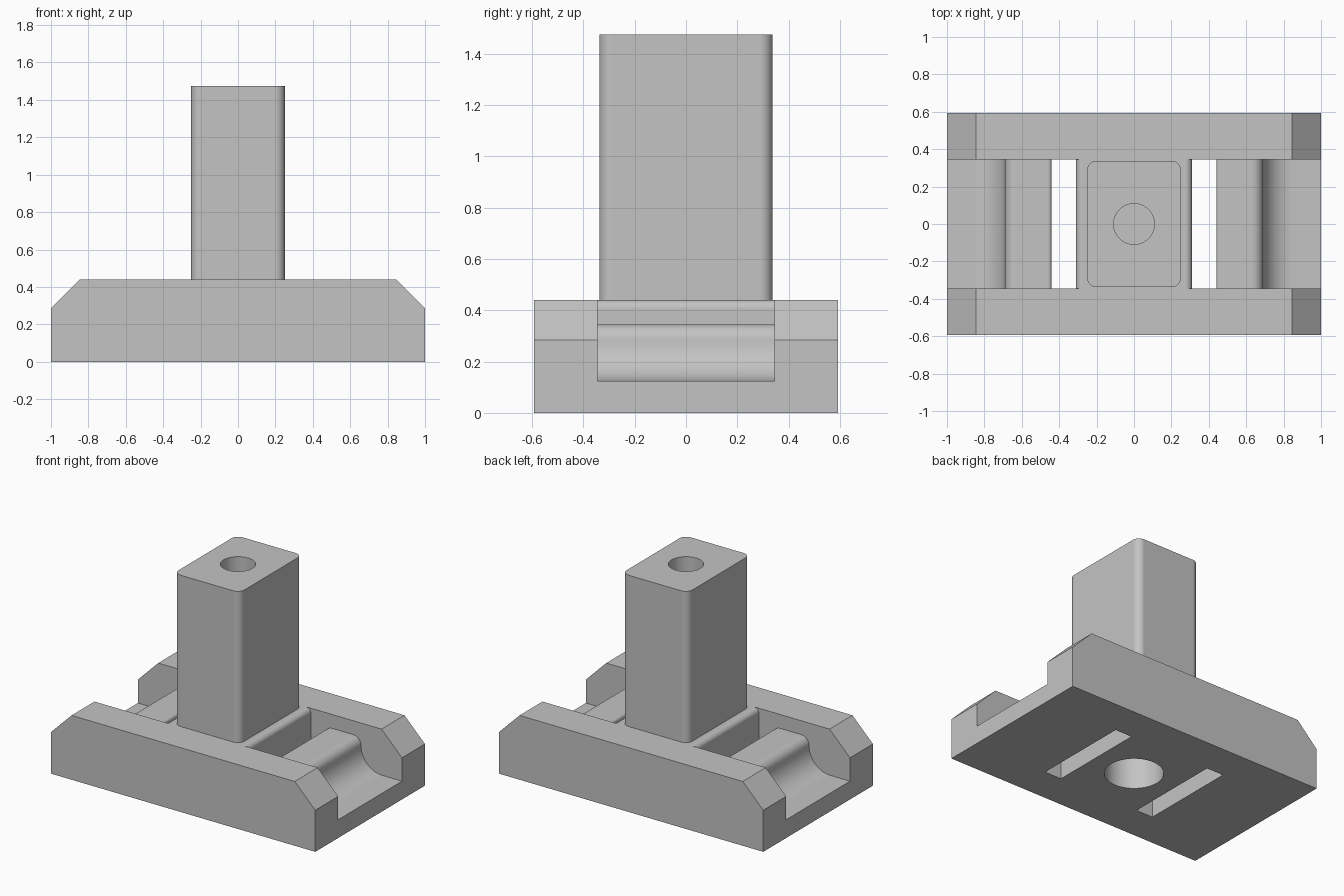
import bpy, bmesh
from math import radians, cos, sin
from mathutils import Vector

cube = bpy.data.objects.get("Cube")
if cube:
    bpy.data.objects.remove(cube, do_unlink=True)

grey = bpy.data.materials.new("plain_grey")
grey.use_nodes = True
grey.diffuse_color = (0.55, 0.55, 0.55, 1)
grey.node_tree.nodes["Principled BSDF"].inputs["Base Color"].default_value = grey.diffuse_color


def arc(cx, cy, r, start, end, steps=8):
    angles = [radians(start + (end - start) * i / steps) for i in range(steps + 1)]
    return [(cx + r * cos(a), cy + r * sin(a)) for a in angles]


def prism(name, outline, low, high, axis):
    """Extrude a closed outline along z (xy outline) or y (xz outline)."""
    bm = bmesh.new()
    place = (lambda p: (p[0], p[1], low)) if axis == "z" else (lambda p: (p[0], low, p[1]))
    face = bm.faces.new([bm.verts.new(place(p)) for p in outline])
    out = bmesh.ops.extrude_face_region(bm, geom=[face])
    shift = Vector((0, 0, high - low) if axis == "z" else (0, high - low, 0))
    bmesh.ops.translate(bm, vec=shift,
                        verts=[v for v in out["geom"] if isinstance(v, bmesh.types.BMVert)])
    bmesh.ops.recalc_face_normals(bm, faces=bm.faces)
    mesh = bpy.data.meshes.new(name)
    bm.to_mesh(mesh)
    bm.free()
    mesh.materials.append(grey)
    obj = bpy.data.objects.new(name, mesh)
    bpy.context.collection.objects.link(obj)
    return obj


def activate(obj):
    bpy.ops.object.select_all(action="DESELECT")
    obj.select_set(True)
    bpy.context.view_layer.objects.active = obj


def cut(obj, cutter):
    activate(obj)
    mod = obj.modifiers.new("cut", "BOOLEAN")
    mod.operation, mod.solver, mod.object = "DIFFERENCE", "EXACT", cutter
    bpy.ops.object.modifier_apply(modifier=mod.name)
    bpy.data.objects.remove(cutter, do_unlink=True)


def finish(obj):
    activate(obj)
    bpy.ops.object.shade_smooth_by_angle(angle=radians(30))
    mod = obj.modifiers.new("clean_shading", "WEIGHTED_NORMAL")
    mod.keep_sharp = True


def bore(radius, low, high):
    return prism("bore_cutter", arc(0, 0, radius, 0, 360, 48)[:-1], low, high, "z")


# Base with chamfered ends
base = prism("base", [(-1, 0), (1, 0), (1, 0.285), (0.845, 0.44),
                      (-0.845, 0.44), (-1, 0.285)], -0.593, 0.593, "y")

# Channel between the rails: centre block edge, through slot, ridge and end floor
channel = ([(0.275, 0.6)] + arc(0.275, 0.405, 0.035, 90, 0)
           + [(0.31, -0.1), (0.44, -0.1)]
           + arc(0.46, 0.325, 0.02, 180, 90)
           + arc(0.63, 0.285, 0.06, 90, 0)
           + arc(0.85, 0.285, 0.16, 180, 270, 12)[1:]
           + [(1.1, 0.125), (1.1, 0.6)])
for side in (1, -1):
    cut(base, prism("channel_cutter", [(side * x, z) for x, z in channel], -0.345, 0.345, "y"))

# Wide bore in the underside
cut(base, bore(0.187, -0.1, 0.38))
finish(base)

# Upright post with rounded corners and a bore in its top
hx, hy, r = 0.25, 0.338, 0.05
outline = (arc(hx - r, hy - r, r, 0, 90) + arc(r - hx, hy - r, r, 90, 180)
           + arc(r - hx, r - hy, r, 180, 270) + arc(hx - r, r - hy, r, 270, 360))
post = prism("post", outline, 0.42, 1.475, "z")
cut(post, bore(0.109, 1.0, 1.6))
finish(post)
